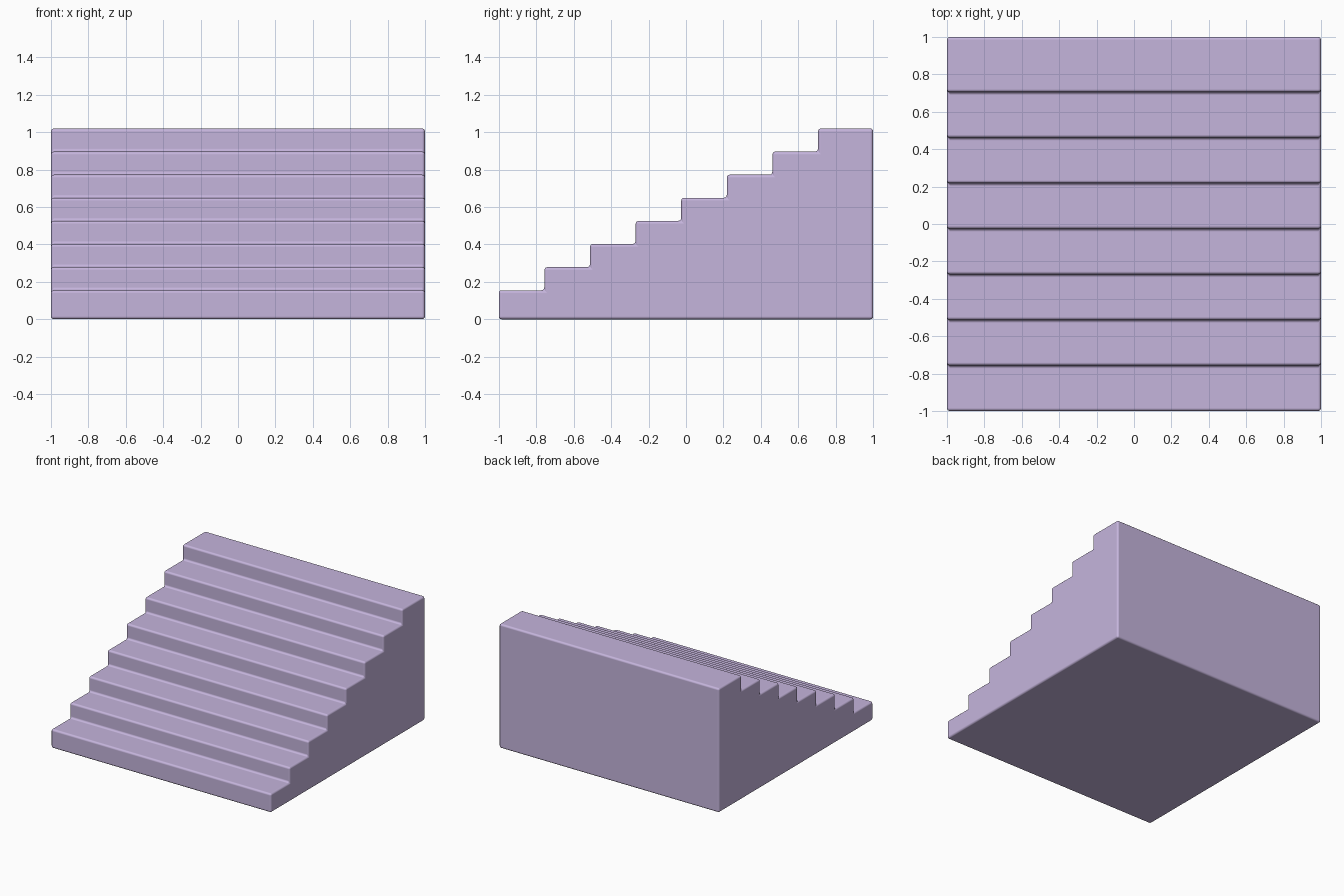
import bpy
import bmesh

if "Cube" in bpy.data.objects:
    bpy.data.objects.remove(bpy.data.objects["Cube"], do_unlink=True)

STEPS = 8
RUN = 0.2436
RISE = 0.1235
FIRST_TOP = 0.155


def make_material(name, color):
    mat = bpy.data.materials.new(name)
    mat.use_nodes = True
    mat.diffuse_color = color
    mat.node_tree.nodes["Principled BSDF"].inputs["Base Color"].default_value = color
    return mat


# Stepped side profile, from the back foot round to the back top
profile = [(1, 0), (-1, 0)]
for i in range(STEPS):
    top = FIRST_TOP + i * RISE
    front = -1 + i * RUN
    back = 1 if i == STEPS - 1 else front + RUN
    profile += [(front, top), (back, top)]

# Extrude the profile across the full width
bm = bmesh.new()
side = bm.faces.new([bm.verts.new((-1, y, z)) for y, z in profile])
extruded = bmesh.ops.extrude_face_region(bm, geom=[side])
moved = [v for v in extruded["geom"] if isinstance(v, bmesh.types.BMVert)]
bmesh.ops.translate(bm, verts=moved, vec=(2, 0, 0))
if side.is_valid and len(bm.faces) == len(profile) + 1:
    bm.faces.new([v for v in side.verts])
bmesh.ops.recalc_face_normals(bm, faces=bm.faces)

mesh = bpy.data.meshes.new("staircase")
bm.to_mesh(mesh)
bm.free()
staircase = bpy.data.objects.new("staircase", mesh)
bpy.context.collection.objects.link(staircase)
mesh.materials.append(make_material("lavender", (0.56, 0.46, 0.72, 1)))
mesh.shade_smooth()

# Softly rounded edges
bevel = staircase.modifiers.new("rounded_edges", "BEVEL")
bevel.width = 0.016
bevel.segments = 3
bevel.limit_method = "ANGLE"
bevel.harden_normals = True
